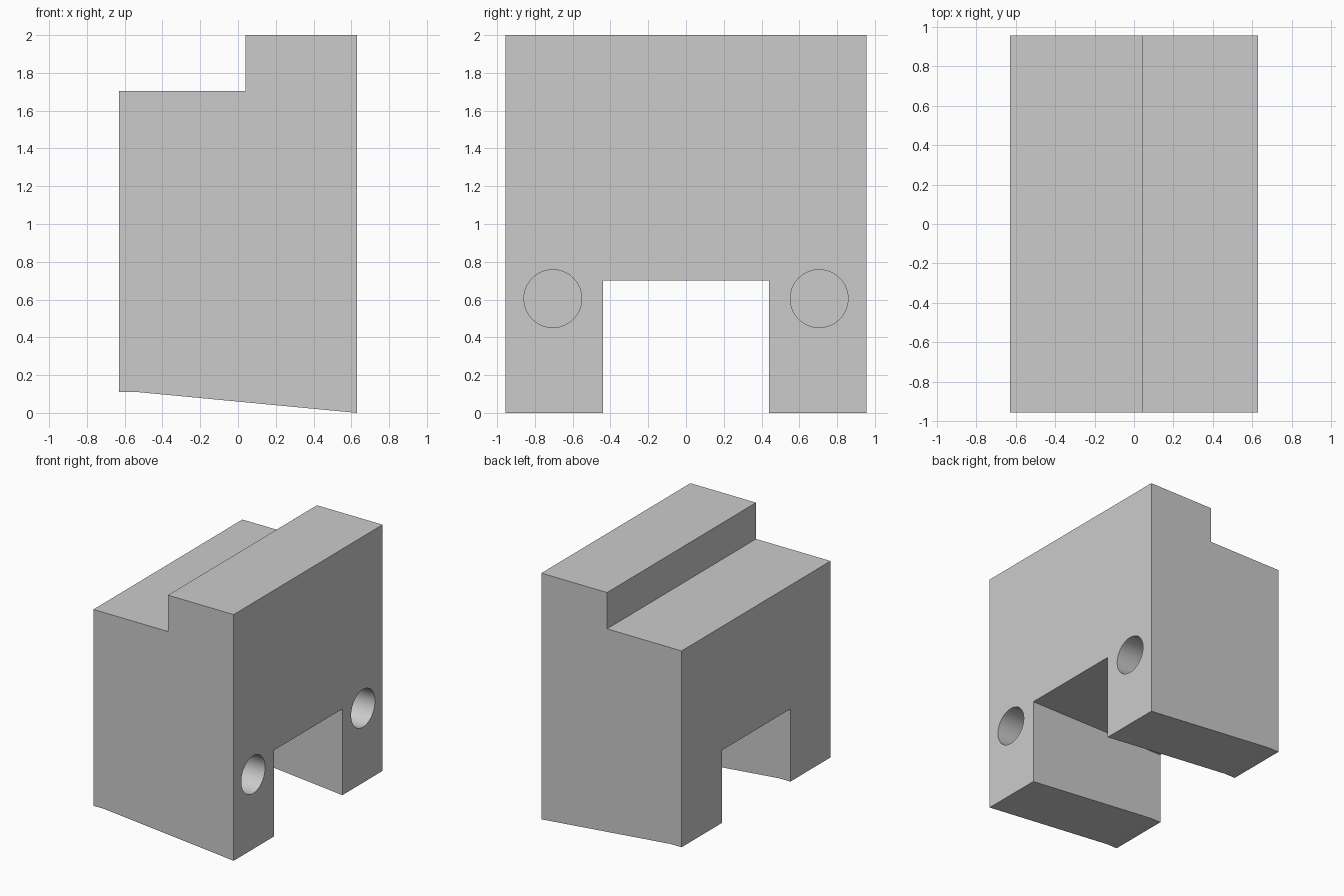
import bpy
import bmesh
from math import pi

cube = bpy.data.objects.get("Cube")
if cube:
    bpy.data.objects.remove(cube, do_unlink=True)

grey = bpy.data.materials.new("plain_grey")
grey.use_nodes = True
colour = (0.6, 0.6, 0.6, 1)
grey.diffuse_color = colour
grey.node_tree.nodes["Principled BSDF"].inputs["Base Color"].default_value = colour


def finish(name, bm):
    bmesh.ops.recalc_face_normals(bm, faces=bm.faces)
    mesh = bpy.data.meshes.new(name)
    bm.to_mesh(mesh)
    bm.free()
    mesh.materials.append(grey)
    obj = bpy.data.objects.new(name, mesh)
    bpy.context.collection.objects.link(obj)
    return obj


def cut(target, cutter):
    cutter.hide_render = True
    mod = target.modifiers.new(cutter.name, "BOOLEAN")
    mod.operation = "DIFFERENCE"
    mod.solver = "EXACT"
    mod.object = cutter
    bpy.context.view_layer.objects.active = target
    bpy.ops.object.modifier_apply(modifier=mod.name)
    bpy.data.objects.remove(cutter, do_unlink=True)


# Block: stepped top and sloping foot, extruded front to back
half_depth = 0.956
profile = [(-0.63, 0.11), (-0.53, 0.11), (0.63, 0), (0.63, 2),
           (0.04, 2), (0.04, 1.705), (-0.63, 1.705)]
bm = bmesh.new()
face = bm.faces.new([bm.verts.new((x, -half_depth, z)) for x, z in profile])
sides = bmesh.ops.extrude_face_region(bm, geom=[face])["geom"]
bmesh.ops.translate(bm, vec=(0, 2 * half_depth, 0),
                    verts=[v for v in sides if isinstance(v, bmesh.types.BMVert)])
block = finish("stepped_block", bm)

# Slot between the two legs
bm = bmesh.new()
bmesh.ops.create_cube(bm, size=1)
bmesh.ops.scale(bm, vec=(2, 0.88, 1), verts=bm.verts)
bmesh.ops.translate(bm, vec=(0, 0, 0.2), verts=bm.verts)
cut(block, finish("leg_slot", bm))

# Blind round holes in the left face
hole_depth = 0.6
for side in (-1, 1):
    bm = bmesh.new()
    bmesh.ops.create_cone(bm, cap_ends=True, segments=64, radius1=0.153,
                          radius2=0.153, depth=2 * hole_depth)
    hole = finish("round_hole", bm)
    hole.rotation_euler = (0, pi / 2, 0)
    hole.location = (0.63, side * 0.705, 0.605)
    bpy.context.view_layer.update()
    cut(block, hole)

# Smooth hole walls, sharp block edges
bpy.ops.object.select_all(action="DESELECT")
block.select_set(True)
bpy.context.view_layer.objects.active = block
bpy.ops.object.shade_smooth_by_angle()
# The shallow break in the foot stays crisp
for edge in block.data.edges:
    a, b = (block.data.vertices[i].co for i in edge.vertices)
    if abs(a.x + 0.53) < 0.01 and abs(b.x + 0.53) < 0.01:
        edge.use_edge_sharp = True
